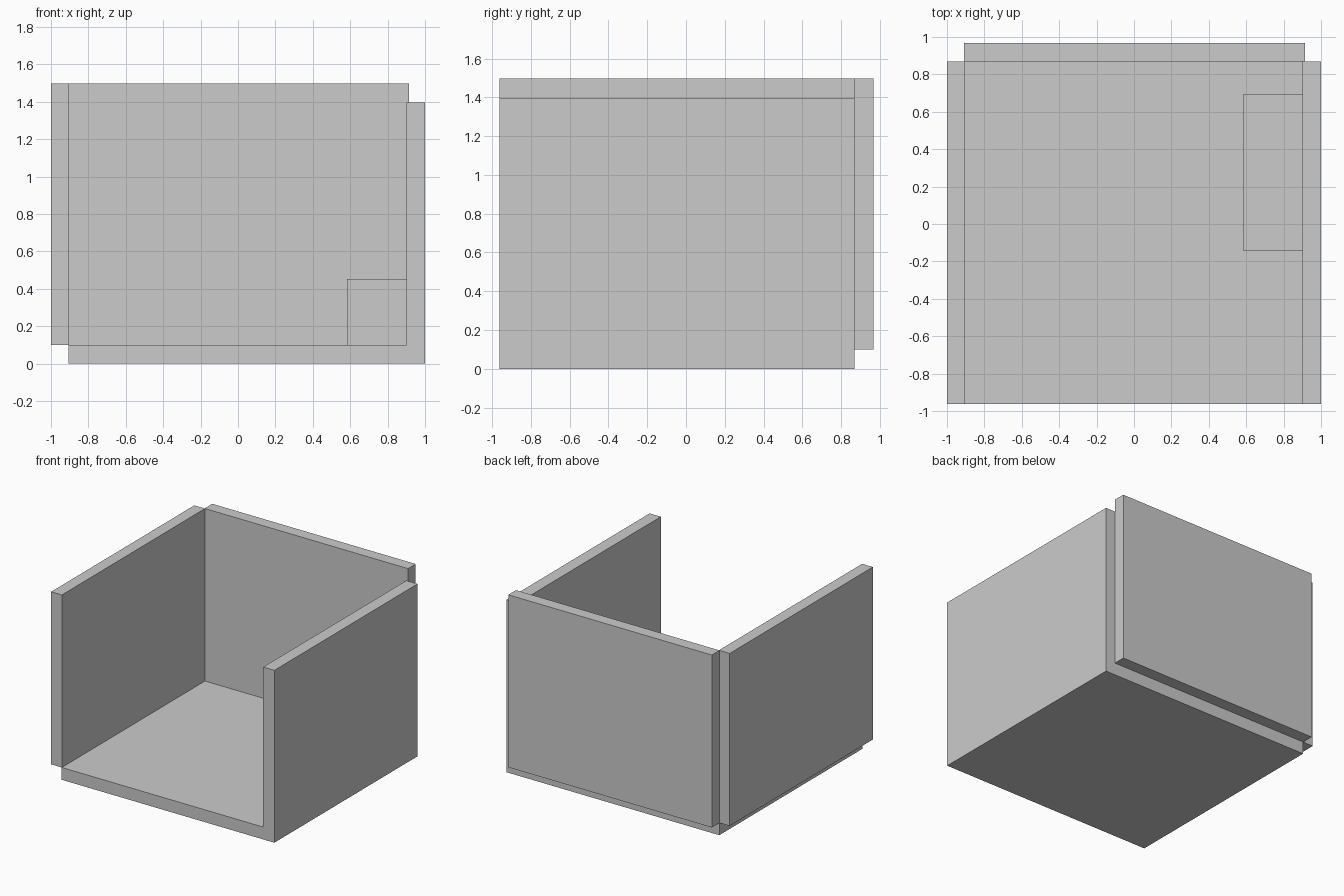
import bpy
import bmesh
from mathutils import Vector

if "Cube" in bpy.data.objects:
    bpy.data.objects.remove(bpy.data.objects["Cube"])


def box(name, lo, hi):
    """Axis-aligned box between two corners."""
    bm = bmesh.new()
    bmesh.ops.create_cube(bm, size=1)
    lo, hi = Vector(lo), Vector(hi)
    for v in bm.verts:
        v.co = (lo + hi) / 2 + v.co * (hi - lo)
    return finish(name, bm)


def extrude_profile(name, profile, y0, y1):
    """Extrude an x-z outline along y."""
    bm = bmesh.new()
    face = bm.faces.new([bm.verts.new((x, y0, z)) for x, z in profile])
    new = bmesh.ops.extrude_face_region(bm, geom=[face])["geom"]
    verts = [g for g in new if isinstance(g, bmesh.types.BMVert)]
    bmesh.ops.translate(bm, verts=verts, vec=(0, y1 - y0, 0))
    bmesh.ops.recalc_face_normals(bm, faces=bm.faces)
    return finish(name, bm)


def finish(name, bm):
    mesh = bpy.data.meshes.new(name)
    bm.to_mesh(mesh)
    bm.free()
    obj = bpy.data.objects.new(name, mesh)
    bpy.context.collection.objects.link(obj)
    return obj


FRONT, BACK, INNER_BACK = -0.963, 0.967, 0.869
FLOOR, LOW, HIGH = 0.1, 1.396, 1.497

# Floor with the right wall rising from its edge
extrude_profile("floor_and_right_wall",
                [(-0.907, 0), (1, 0), (1, LOW), (0.9, LOW), (0.9, FLOOR), (-0.907, FLOOR)],
                FRONT, INNER_BACK)

# Raised left and back walls
box("left_wall", (-1, FRONT, FLOOR), (-0.904, INNER_BACK, HIGH))
box("back_wall", (-0.908, INNER_BACK, FLOOR), (0.915, BACK, HIGH))

# Low block against the right wall
box("corner_block", (0.583, -0.142, FLOOR), (0.9, 0.692, 0.452))
